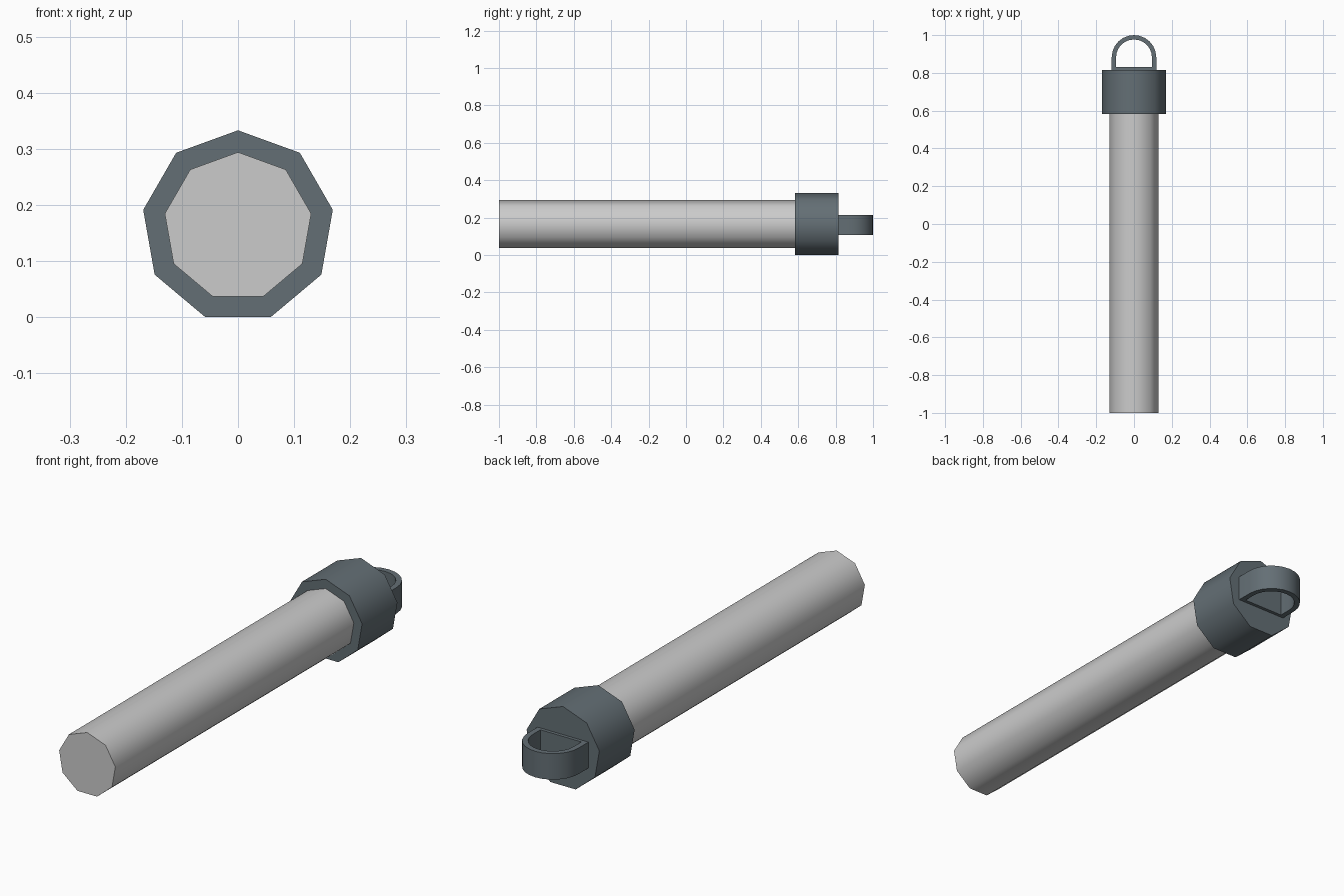
import bpy, bmesh, math

if "Cube" in bpy.data.objects:
    bpy.data.objects.remove(bpy.data.objects["Cube"])

def material(name, rgb):
    m = bpy.data.materials.new(name)
    m.diffuse_color = (*rgb, 1)
    m.use_nodes = True
    m.node_tree.nodes["Principled BSDF"].inputs["Base Color"].default_value = m.diffuse_color
    return m

grey = material("light grey", (0.60, 0.60, 0.60))
slate = material("slate grey", (0.127, 0.159, 0.178))
CZ = 0.1615

def finish(name, bm, mat):
    bmesh.ops.recalc_face_normals(bm, faces=bm.faces)
    me = bpy.data.meshes.new(name)
    bm.to_mesh(me)
    bm.free()
    ob = bpy.data.objects.new(name, me)
    bpy.context.collection.objects.link(ob)
    me.materials.append(mat)
    bpy.ops.object.select_all(action='DESELECT')
    ob.select_set(True)
    bpy.context.view_layer.objects.active = ob
    bpy.ops.object.shade_smooth_by_angle(angle=math.radians(45))

def nonagon(name, r, y0, y1, mat):
    """Nine-sided prism along y with a corner at the top."""
    bm = bmesh.new()
    angs = [math.pi / 2 + i * math.tau / 9 for i in range(9)]
    a, b = [[bm.verts.new((r * math.cos(t), y, CZ + r * math.sin(t))) for t in angs]
            for y in (y0, y1)]
    bm.faces.new(a)
    bm.faces.new(b)
    for i in range(9):
        j = (i + 1) % 9
        bm.faces.new((a[i], a[j], b[j], b[i]))
    finish(name, bm, mat)

def arch(r, base, cy, n=12):
    """Closed D outline: flat base and a round top."""
    arc = [(r * math.cos(math.pi * i / n), cy + r * math.sin(math.pi * i / n))
           for i in range(n + 1)]
    return [(r, base)] + arc + [(-r, base)]

# Shaft and end collar
nonagon("shaft", 0.1325, -1.0, 0.60, grey)
nonagon("collar", 0.1715, 0.582, 0.816, slate)

# Hanging loop: D-shaped ring, flat in the xy plane
bm = bmesh.new()
outer, inner = arch(0.118, 0.81, 0.882), arch(0.095, 0.83, 0.882)
z0, z1 = 0.106, 0.215
o0, o1, i0, i1 = [[bm.verts.new((x, y, z)) for x, y in p]
                  for p, z in ((outer, z0), (outer, z1), (inner, z0), (inner, z1))]
for k in range(len(outer)):
    j = (k + 1) % len(outer)
    for a, b in ((o0, o1), (o1, i1), (i1, i0), (i0, o0)):
        bm.faces.new((a[k], a[j], b[j], b[k]))
finish("hanging_loop", bm, slate)
